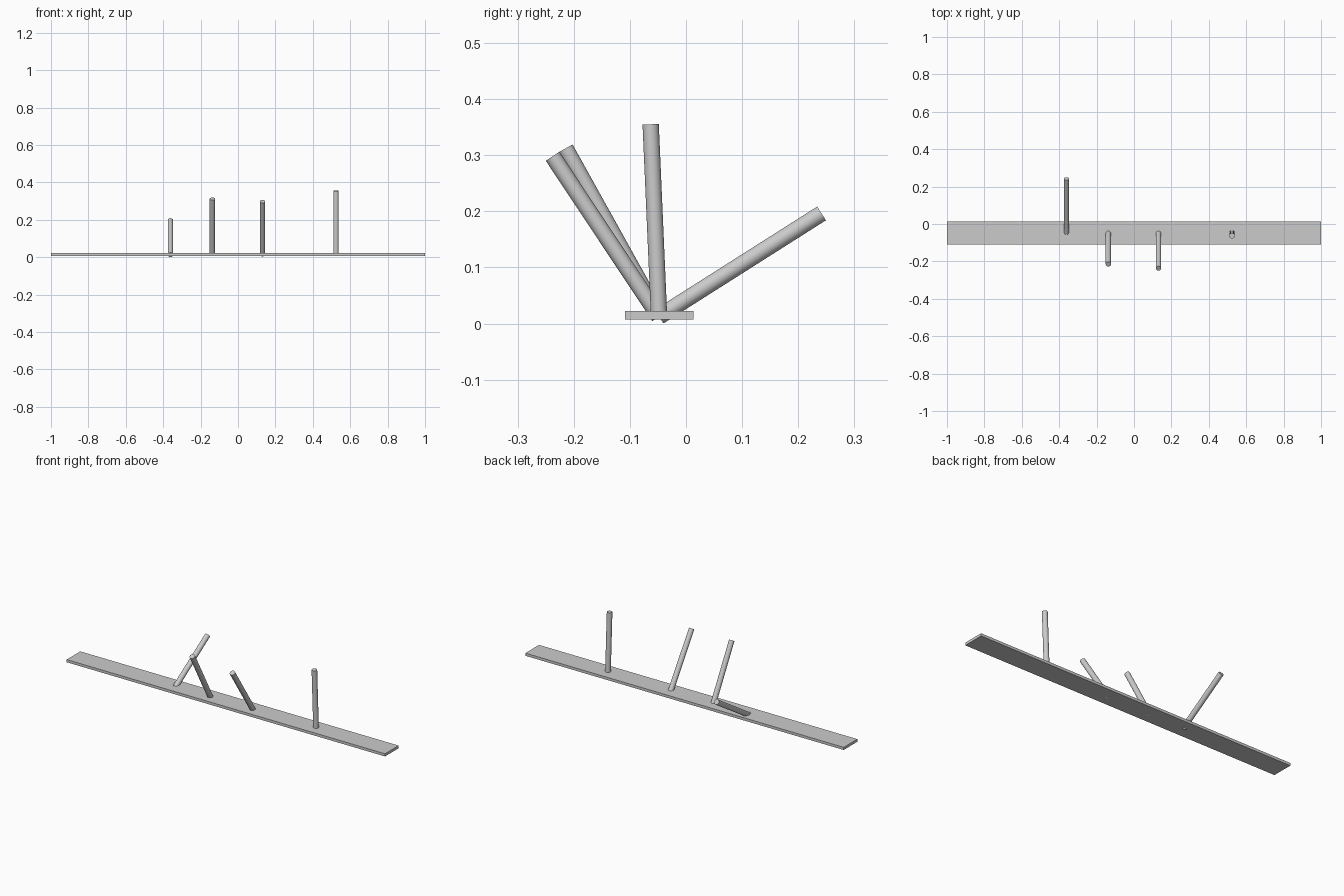
import bpy
from math import radians
from mathutils import Vector

cube = bpy.data.objects.get("Cube")
if cube:
    bpy.data.objects.remove(cube, do_unlink=True)

grey = bpy.data.materials.new("plain grey")
grey.use_nodes = True
colour = (0.6, 0.6, 0.6, 1)
grey.diffuse_color = colour
grey.node_tree.nodes["Principled BSDF"].inputs["Base Color"].default_value = colour

# Long flat board
bpy.ops.mesh.primitive_cube_add(size=1, location=(0, -0.048, 0.0147))
board = bpy.context.object
board.name = "board"
board.scale = (2, 0.122, 0.0152)
bpy.ops.object.transform_apply(location=False, rotation=False, scale=True)
board.data.materials.append(grey)

# Pegs of equal size, all rooted on the board's centre line
RADIUS, LENGTH = 0.0145, 0.343


def peg(name, x, tilt):
    """Add a peg at x, tilted toward the front by the given degrees."""
    bpy.ops.mesh.primitive_cylinder_add(vertices=32, radius=RADIUS, depth=LENGTH)
    rod = bpy.context.object
    rod.name = name
    rod.rotation_euler.x = radians(tilt)
    axis = rod.rotation_euler.to_matrix() @ Vector((0, 0, 1))
    rod.location = Vector((x, -0.048, 0.0125)) + axis * LENGTH / 2
    rod.data.materials.append(grey)
    bpy.ops.object.shade_smooth_by_angle(angle=radians(40))


peg("back_leaning_peg", -0.361, -57.6)
peg("right_front_leaning_peg", -0.137, 29.1)
peg("left_front_leaning_peg", 0.131, 33.6)
peg("upright_peg", 0.524, 2.5)
